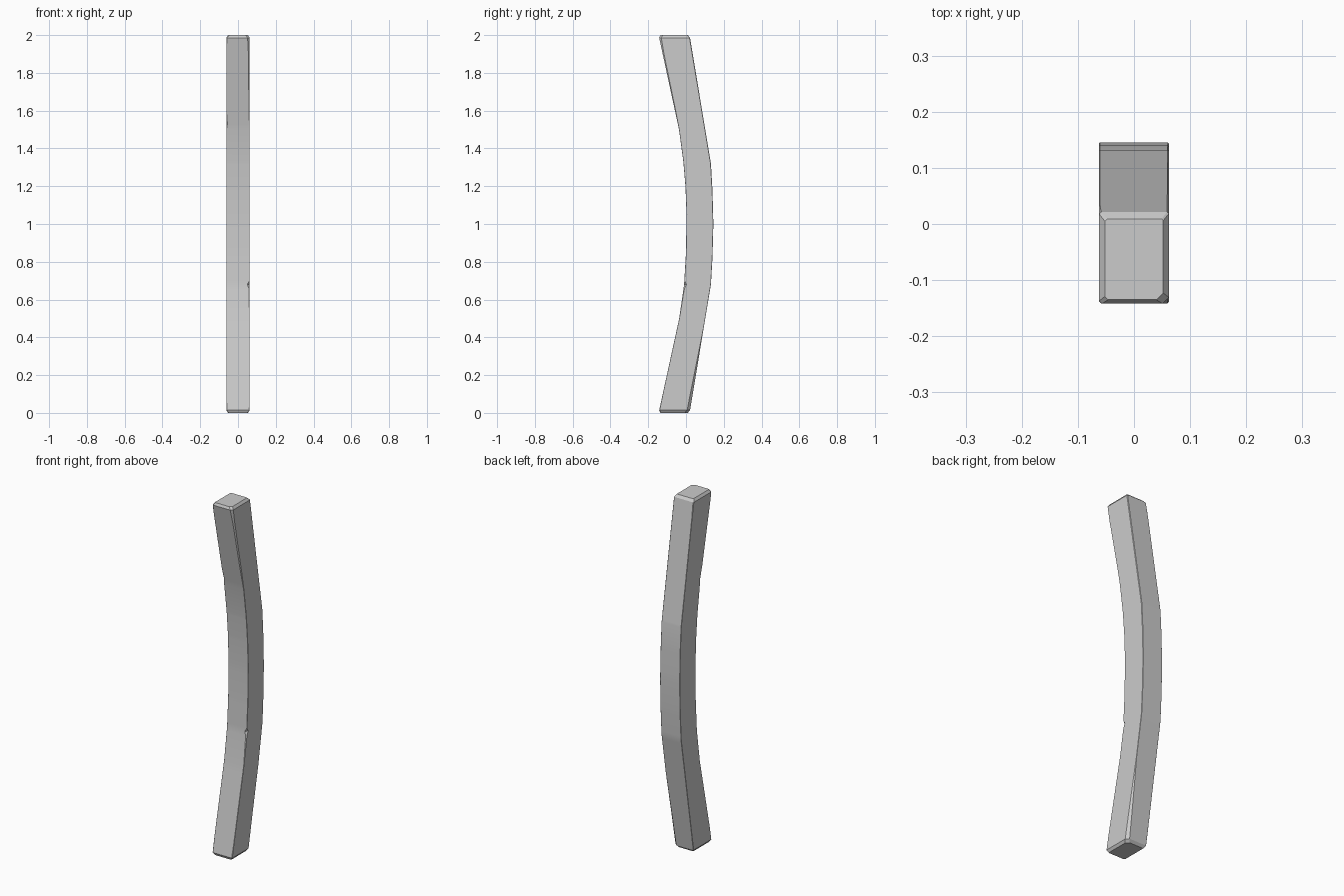
import bpy, bmesh

if "Cube" in bpy.data.objects:
    bpy.data.objects.remove(bpy.data.objects["Cube"])

HALF = 0.062  # half thickness in x

# Side profile curves: (z, y)
FRONT = [(0, -.145), (.5, -.036), (.68, -.010), (.85, .000), (1.05, .003),
         (1.2, -.003), (1.33, -.014), (1.5, -.037), (2, -.145)]
BACK = [(0, .019), (.68, .132), (.82, .140), (1.0, .145), (1.18, .140), (1.32, .132), (2, .019)]

# Worn corner chamfers along the height: (z, size)
FRONT_LEFT = [(0, .004), (.1, .001), (1.5, .001), (1.53, .006), (1.6, .001), (1.95, .002), (2, .006)]
FRONT_RIGHT = [(0, .003), (.1, .001), (.5, .001), (.66, .005), (.68, .013),
               (.70, .001), (1.5, .001), (1.6, .004), (1.9, .007), (2, .012)]
BACK_RIGHT = [(0, .016), (.2, .010), (.45, .001), (2, .003)]
BACK_LEFT = [(0, .002), (.1, .001), (1.9, .001), (2, .004)]


def sample(curve, z):
    for (z0, v0), (z1, v1) in zip(curve, curve[1:]):
        if z <= z1:
            return v0 + (v1 - v0) * (z - z0) / (z1 - z0)
    return curve[-1][1]


def ring(bm, z, inset=0.0):
    f, b, w = sample(FRONT, z) + inset, sample(BACK, z) - inset, HALF - inset
    fl, fr, br, bl = (sample(c, z) for c in (FRONT_LEFT, FRONT_RIGHT, BACK_RIGHT, BACK_LEFT))
    pts = [(-w, f + fl), (-w + fl, f), (w - fr, f), (w, f + fr),
           (w, b - br), (w - br, b), (-w + bl, b), (-w, b - bl)]
    return [bm.verts.new((x, y, z)) for x, y in pts]


# Curved beam lofted from bottom to top, with softened ends
bm = bmesh.new()
heights = sorted({z for c in (FRONT, BACK, FRONT_RIGHT, FRONT_LEFT, BACK_RIGHT)
                  for z, _ in c if 0 < z < 2} | {.014, 1.986})
rings = [ring(bm, 0, .010)] + [ring(bm, z) for z in heights] + [ring(bm, 2, .010)]
for lo, hi in zip(rings, rings[1:]):
    for i in range(8):
        j = (i + 1) % 8
        bm.faces.new((lo[i], lo[j], hi[j], hi[i]))
bm.faces.new(rings[0][::-1])
bm.faces.new(rings[-1])
bmesh.ops.recalc_face_normals(bm, faces=bm.faces)
mesh = bpy.data.meshes.new("curved_beam")
bm.to_mesh(mesh)
bm.free()
beam = bpy.data.objects.new("curved_beam", mesh)
bpy.context.collection.objects.link(beam)
bpy.context.view_layer.objects.active = beam
beam.select_set(True)
bpy.ops.object.shade_smooth_by_angle(angle=0.52)
